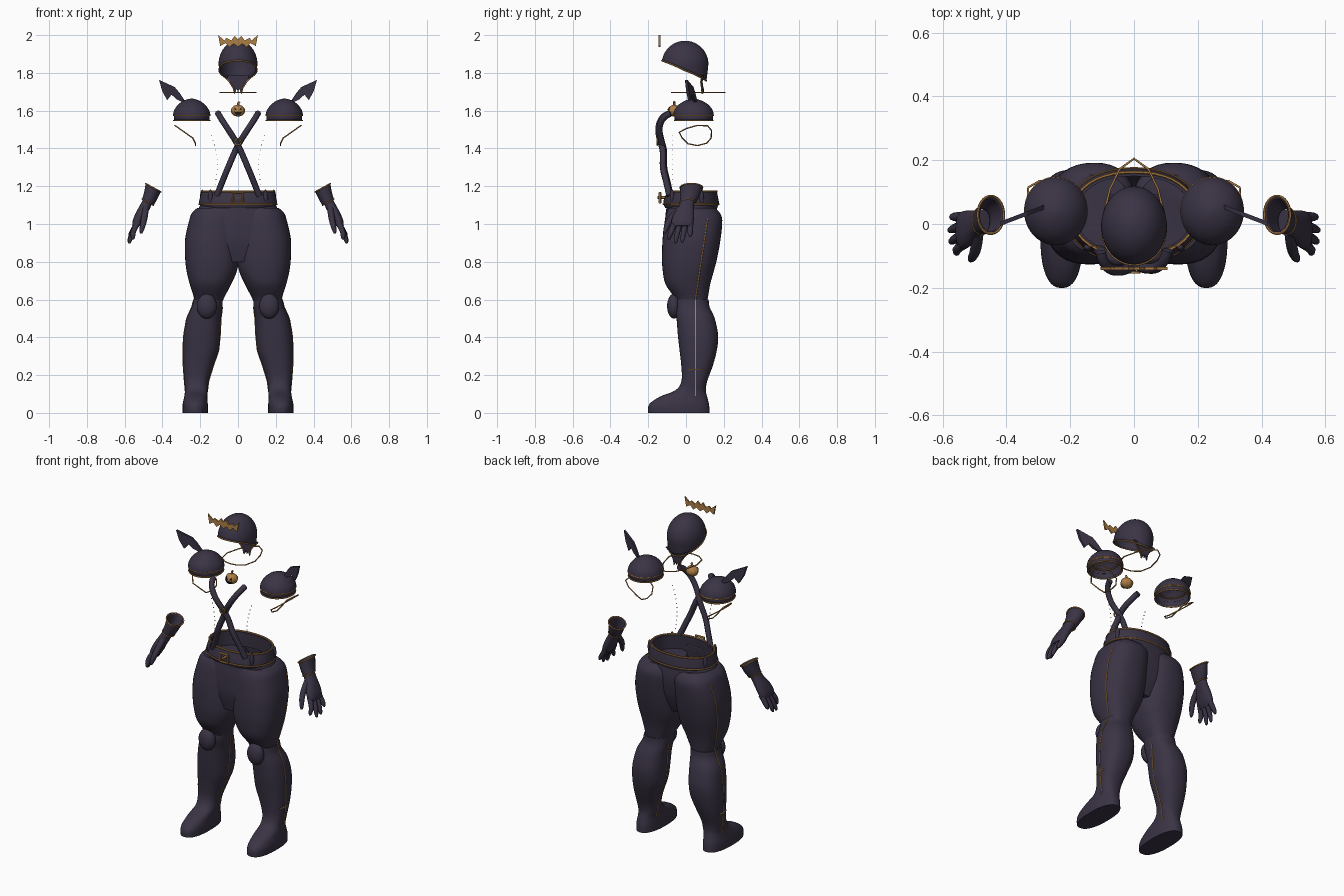
import bpy, bmesh, math
from mathutils import Vector

if "Cube" in bpy.data.objects:
    bpy.data.objects.remove(bpy.data.objects["Cube"])


def material(name, rgb):
    m = bpy.data.materials.new(name)
    m.diffuse_color = (*rgb, 1)
    m.use_nodes = True
    m.node_tree.nodes["Principled BSDF"].inputs["Base Color"].default_value = m.diffuse_color
    return m


CLOTH = material("dark_purple", (0.042, 0.033, 0.058))
GOLD = material("gold", (0.42, 0.21, 0.06))
INK = material("black", (0.012, 0.009, 0.014))


def finish(name, bm, mat, solid=0, angle=40):
    bmesh.ops.recalc_face_normals(bm, faces=bm.faces)
    me = bpy.data.meshes.new(name)
    bm.to_mesh(me)
    bm.free()
    me.materials.append(mat)
    ob = bpy.data.objects.new(name, me)
    bpy.context.collection.objects.link(ob)
    if solid:
        mod = ob.modifiers.new("thickness", "SOLIDIFY")
        mod.thickness = solid
    bpy.ops.object.select_all(action='DESELECT')
    ob.select_set(True)
    bpy.context.view_layer.objects.active = ob
    bpy.ops.object.shade_smooth_by_angle(angle=math.radians(angle))
    return ob


# A ring is (z, x0, x1, y0, y1): a rounded box outline at one height
def ring_point(ring, a, s=1, p=2.0, tilt=0, grow=0):
    z, x0, x1, y0, y1 = ring
    c, d = math.cos(a), math.sin(a)
    dx = ((x1 - x0) / 2 + grow) * math.copysign(abs(c) ** (2 / p), c)
    dy = ((y1 - y0) / 2 + grow) * math.copysign(abs(d) ** (2 / p), d)
    return Vector((s * ((x0 + x1) / 2 + dx), (y0 + y1) / 2 + dy, z + tilt * dx))


def smooth_rings(rings, k):
    out = []
    for i in range(len(rings) - 1):
        a, b, c, d = (rings[min(max(j, 0), len(rings) - 1)] for j in range(i - 1, i + 3))
        for j in range(k):
            t = j / k
            out.append([0.5 * (2 * q + (r - o) * t + (2 * o - 5 * q + 4 * r - e) * t * t
                               + (3 * q - o - 3 * r + e) * t ** 3) for o, q, r, e in zip(a, b, c, d)])
    return out + [rings[-1]]


def skin(bm, rows):
    n = len(rows[0])
    vs = [[bm.verts.new(v) for v in row] for row in rows]
    for a, b in zip(vs, vs[1:]):
        for i in range(n):
            bm.faces.new((a[i], a[(i + 1) % n], b[(i + 1) % n], b[i]))
    return vs


def loft(name, rings, mat=CLOTH, s=1, p=2.0, tilt=0, n=40, k=4, caps=(True, True), solid=0):
    bm = bmesh.new()
    rows = [[ring_point(r, math.tau * i / n, s, p, tilt) for i in range(n)]
            for r in smooth_rings(rings, k)]
    vs = skin(bm, rows)
    for flag, row in zip(caps, (vs[0], vs[-1])):
        if flag:
            bm.faces.new(row)
    return finish(name, bm, mat, solid)


def tube(name, pts, r, mat=GOLD, closed=False, radii=None, kind='POLY', res=2):
    cu = bpy.data.curves.new(name, 'CURVE')
    cu.dimensions = '3D'
    cu.bevel_depth, cu.bevel_resolution, cu.use_fill_caps = r, res, True
    cu.resolution_u = 6
    sp = cu.splines.new(kind)
    sp.points.add(len(pts) - 1)
    for i, q in enumerate(pts):
        sp.points[i].co = (*q, 1)
        sp.points[i].radius = radii[i] if radii else 1
    sp.use_cyclic_u = closed
    if kind == 'NURBS':
        sp.order_u, sp.use_endpoint_u = 3, True
    cu.materials.append(mat)
    ob = bpy.data.objects.new(name, cu)
    bpy.context.collection.objects.link(ob)
    bpy.ops.object.select_all(action='DESELECT')
    ob.select_set(True)
    bpy.context.view_layer.objects.active = ob
    bpy.ops.object.convert(target='MESH')
    bpy.ops.object.shade_smooth_by_angle(angle=math.radians(50))


def trim(name, ring, r=0.004, **kw):
    tube(name, [ring_point(ring, math.tau * i / 40, **kw) for i in range(40)], r, closed=True, res=1)


def plate(name, pts, yfun, t, mat):
    bm = bmesh.new()
    vs = [bm.verts.new((x, yfun(x, z) - t / 2, z)) for x, z in pts]
    f = bm.faces.new(vs)
    new = bmesh.ops.extrude_face_region(bm, geom=[f])["geom"]
    bmesh.ops.translate(bm, vec=(0, t, 0), verts=[v for v in new if isinstance(v, bmesh.types.BMVert)])
    return finish(name, bm, mat, angle=20)


def ball(name, c, size, mat, ribs=0):
    bm = bmesh.new()
    bmesh.ops.create_uvsphere(bm, u_segments=32, v_segments=16, radius=1)
    for v in bm.verts:
        w = 1 + ribs * math.cos(8 * math.atan2(v.co.y, v.co.x))
        v.co = Vector((v.co.x * size[0] * w, v.co.y * size[1] * w, v.co.z * size[2])) + Vector(c)
    return finish(name, bm, mat, angle=60)


TROUSER = [(0.58, .085, .226, -.05, .112), (0.61, .073, .232, -.06, .116), (0.68, .037, .255, -.108, .128),
           (0.75, .006, .272, -.123, .147), (0.82, -.004, .28, -.127, .165), (0.92, -.008, .28, -.124, .183),
           (1.02, -.008, .258, -.112, .192), (1.06, -.004, .243, -.102, .178), (1.085, .01, .215, -.09, .155)]
BOOT = [(0, .16, .293, -.2, .125), (.045, .16, .293, -.195, .122), (.085, .162, .285, -.14, .112),
        (.12, .16, .28, -.055, .105), (.17, .155, .284, -.024, .113), (.25, .13, .29, -.025, .142),
        (.33, .102, .292, -.034, .163), (.41, .094, .288, -.043, .17), (.5, .09, .272, -.05, .152),
        (.56, .082, .245, -.056, .125), (.6, .082, .236, -.056, .12)]


def leg_surface(z, y, side):
    rings = BOOT if z < 0.59 else TROUSER
    a, b = next(((a, b) for a, b in zip(rings, rings[1:]) if b[0] >= z), rings[-2:])
    t = (z - a[0]) / (b[0] - a[0])
    _, x0, x1, y0, y1 = (u + (v - u) * t for u, v in zip(a, b))
    h = abs((y - (y0 + y1) / 2) / ((y1 - y0) / 2))
    return (x0 + x1) / 2 + side * (x1 - x0) / 2 * max(0, 1 - h ** 2.4) ** (1 / 2.4)


CUFF = [(1.192, .409, .489, -.03, .087), (1.15, .428, .497, -.032, .072), (1.115, .447, .508, -.032, .052)]
HAND = [(1.125, .452, .5, -.028, .046), (1.09, .468, .518, -.04, .042), (1.05, .49, .54, -.066, .043),
        (1.01, .512, .557, -.078, .04), (.985, .53, .56, -.07, .03)]
PAD = [(1.548, .15, .34, -.06, .142), (1.575, .15, .34, -.062, .144), (1.578, .146, .344, -.066, .147),
       (1.605, .154, .337, -.06, .14), (1.635, .178, .314, -.035, .115), (1.655, .208, .284, 0, .078),
       (1.664, .24, .25, .03, .045)]

for s, tag in ((1, "right"), (-1, "left")):
    # Legs, boots, knee pads and gold seams
    loft(f"trouser_leg_{tag}", TROUSER, s=s, p=2.4)
    loft(f"boot_{tag}", BOOT, s=s, p=2.4)
    ball(f"knee_pad_{tag}", (s * .165, -.064, .565), (.053, .036, .066), CLOTH)
    for side, top, part in ((1, 1.03, "outer"), (-1, .56, "inner")):
        pts = []
        for i in range(41):
            z = .09 + (top - .09) * i / 40
            y = .05 + max(0, z - .6) * .15
            pts.append((s * leg_surface(z, y, side), y, z))
        tube(f"{part}_seam_{tag}", pts, .0035, res=1)
    tube(f"boot_strap_{tag}", [(s * leg_surface(.23, y / 100, 1), y / 100, .23) for y in range(1, 9)], .004, res=1)
    # Gloves
    loft(f"glove_cuff_{tag}", CUFF, s=s, tilt=.55, n=28, caps=(False, False), solid=.006)
    trim(f"cuff_top_trim_{tag}", CUFF[0], s=s, tilt=.55, grow=.001)
    trim(f"cuff_wrist_trim_{tag}", CUFF[2], s=s, tilt=.55, r=.003)
    loft(f"glove_hand_{tag}", HAND, s=s, tilt=.45, n=28, p=2.3)
    for i, (y, ty, tx, tz) in enumerate(((-.06, -.092, .556, .925), (-.031, -.056, .575, .905),
                                         (-.002, -.02, .578, .91), (.023, .022, .572, .94))):
        pts = [(s * .528, y, 1.01), (s * .556, (y + ty) / 2, .965), (s * tx, ty, tz), (s * tx, ty, tz - .008)]
        tube(f"finger_{i}_{tag}", pts, .016, CLOTH, radii=(1, .95, .72, .3), kind='NURBS')
    tube(f"thumb_{tag}", [(s * .49, -.03, 1.08), (s * .495, -.085, 1.03), (s * .512, -.112, .96),
                          (s * .513, -.114, .95)], .018, CLOTH, radii=(1, 1, .7, .3), kind='NURBS')
    # Shoulder pads with bat wings
    loft(f"shoulder_pad_{tag}", PAD, s=s, k=2, caps=(False, True), solid=.006)
    trim(f"pad_lower_trim_{tag}", PAD[0], s=s)
    trim(f"pad_upper_trim_{tag}", PAD[1], s=s, r=.005)
    trim(f"pad_inner_trim_{tag}", (1.59, .175, .315, -.035, .117), s=s)
    wing = [(.28, 1.65), (.31, 1.695), (.335, 1.725), (.418, 1.763), (.402, 1.705), (.375, 1.655),
            (.352, 1.685), (.325, 1.66), (.295, 1.645)]
    plate(f"shoulder_wing_{tag}", [(s * x, z) for x, z in wing],
          lambda x, z: .05 - (abs(x) - .29) * .38, .014, CLOTH)
    # Arm bands
    band = [(-.036, 1.485), (-.02, 1.455), (.01, 1.425), (.06, 1.415), (.11, 1.428), (.133, 1.455),
            (.135, 1.495), (.115, 1.52), (.06, 1.522), (0, 1.505)]
    tube(f"arm_band_{tag}", [(s * (.225 + max(0, z - 1.445) * 1.42), y, z) for y, z in band], .0035, closed=True)
    # Crossed suspenders
    prof = [(1.15, -.085, .112), (1.22, -.1, .085), (1.3, -.122, .052), (1.38, -.117, .018), (1.43, -.13, -.006),
            (1.49, -.146, -.045), (1.54, -.138, -.078), (1.575, -.112, -.1), (1.585, -.085, -.105)]
    tube(f"suspender_{tag}", [(s * x, y - .003 * s, z) for z, y, x in prof], .017, CLOTH, kind='NURBS')
    # Stitch dots along the torso sides
    bm = bmesh.new()
    for i in range(11):
        t = i / 10
        d = bmesh.ops.create_cube(bm, size=.004)["verts"]
        bmesh.ops.translate(bm, verts=d, vec=(s * (.13 + .02 * (t - .5) - .02 * math.sin(math.pi * t)),
                                              -.07, 1.21 + .26 * t))
    finish(f"stitches_{tag}", bm, GOLD)

# Hips and belt
HIPS = [(.8, -.15, .15, -.09, .11), (.9, -.23, .23, -.112, .15), (1.0, -.24, .24, -.112, .168),
        (1.07, -.215, .215, -.106, .166), (1.12, -.19, .19, -.098, .158)]
loft("hips", HIPS, p=2.3, caps=(True, False), solid=.004)
BELT = [(1.085, -.192, .192, -.11, .165), (1.105, -.206, .206, -.12, .174), (1.12, -.206, .206, -.12, .174),
        (1.172, -.193, .193, -.1, .163), (1.172, -.18, .18, -.09, .15), (1.085, -.18, .18, -.098, .152)]
loft("belt", BELT, p=2.2, k=1, n=64, caps=(False, False))
trim("belt_lower_trim", BELT[1], p=2.2, r=.0045)
trim("belt_upper_trim", BELT[3], p=2.2, r=.005)
for i, a in enumerate((20, 160, 225, 315)):
    q = ring_point((1.14, -.2, .2, -.112, .17), math.radians(a), p=2.2)
    ball(f"belt_loop_{i}", q, (.012, .012, .042), CLOTH)
tube("belt_buckle", [(-.026, -.138, 1.113), (.026, -.138, 1.113), (.026, -.138, 1.165), (-.026, -.138, 1.165)],
     .008, closed=True, res=1)
tube("buckle_prong", [(0, -.105, 1.14), (0, -.15, 1.14)], .007)
tube("suspender_ring", [(.017 * math.cos(i * math.tau / 12), -.152, 1.435 + .017 * math.sin(i * math.tau / 12))
                        for i in range(12)], .004, closed=True)

# Pumpkin brooch
ball("pumpkin", (0, -.062, 1.6), (.036, .033, .031), GOLD, ribs=.04)
tube("pumpkin_stem", [(0, -.062, 1.625), (.002, -.062, 1.64), (.008, -.062, 1.648)], .006)


def brooch_y(x, z):
    return -.063 - .034 * math.sqrt(max(0, 1 - (x / .037) ** 2 - ((z - 1.6) / .032) ** 2))


for s, tag in ((1, "right"), (-1, "left")):
    plate(f"pumpkin_eye_{tag}", [(s * .006, 1.603), (s * .02, 1.605), (s * .017, 1.617)], brooch_y, .007, INK)
plate("pumpkin_mouth", [(-.023, 1.597), (-.01, 1.591), (0, 1.595), (.01, 1.591), (.023, 1.597),
                        (.013, 1.582), (0, 1.578), (-.013, 1.582)], brooch_y, .007, INK)

# Helmet with sloping rim
bm = bmesh.new()
rows = []
for j in range(15):
    t = math.sin(j / 14 * math.pi / 2)
    row = []
    for i in range(48):
        a = math.tau * i / 48
        f = math.sin(a)
        rim = 1.812 - .042 * f - .012 * f * f + .022 * max(0, -f)
        z = rim + (1.97 - rim) * t
        r = math.sqrt(max(.0001, 1 - ((z - 1.845) / .1252) ** 2)) if z > 1.845 else 1 - 1.0 * (1.845 - z)
        row.append(Vector((.103 * math.cos(a) * r, -.005 + .124 * f * r, z)))
    rows.append(row)
vs = skin(bm, rows)
bm.faces.new(vs[-1])
finish("helmet", bm, CLOTH, solid=.006)
tube("helmet_trim", rows[0], .004, closed=True)
# Helmet nape flap and ribbons
plate("nape_flap", [(-.075, 1.785), (.075, 1.785), (.045, 1.752), (.025, 1.72), (.018, 1.69), (.006, 1.715),
                    (0, 1.695), (-.006, 1.715), (-.018, 1.69), (-.025, 1.72), (-.045, 1.752)],
      lambda x, z: .09 + .02 * max(0, (z - 1.75) / .035) - 4 * x * x, .01, CLOTH)
for s in (1, -1):
    tube("nape_trim", [(s * .075, .085, 1.782), (s * .045, .078, 1.752), (s * .025, .083, 1.72),
                       (s * .018, .085, 1.69)], .0035)

# Collar ring and bat-shaped crown
half = [(0, .205), (.045, .172), (.075, .11), (.095, .03), (.08, -.04), (.04, -.07), (0, -.076)]
tube("collar_ring", [(x, y, 1.696) for x, y in half + [(-x, y) for x, y in half[-2:0:-1]]], .0035, closed=True)
crown = [(0, 1.978), (.018, 1.995), (.035, 1.972), (.062, 1.985), (.072, 1.972), (.105, 2.0), (.094, 1.942),
         (.066, 1.958), (.045, 1.936), (.024, 1.955), (0, 1.938)]
plate("crown", crown + [(-x, z) for x, z in crown[-2:0:-1]], lambda x, z: -.14, .009, GOLD)
